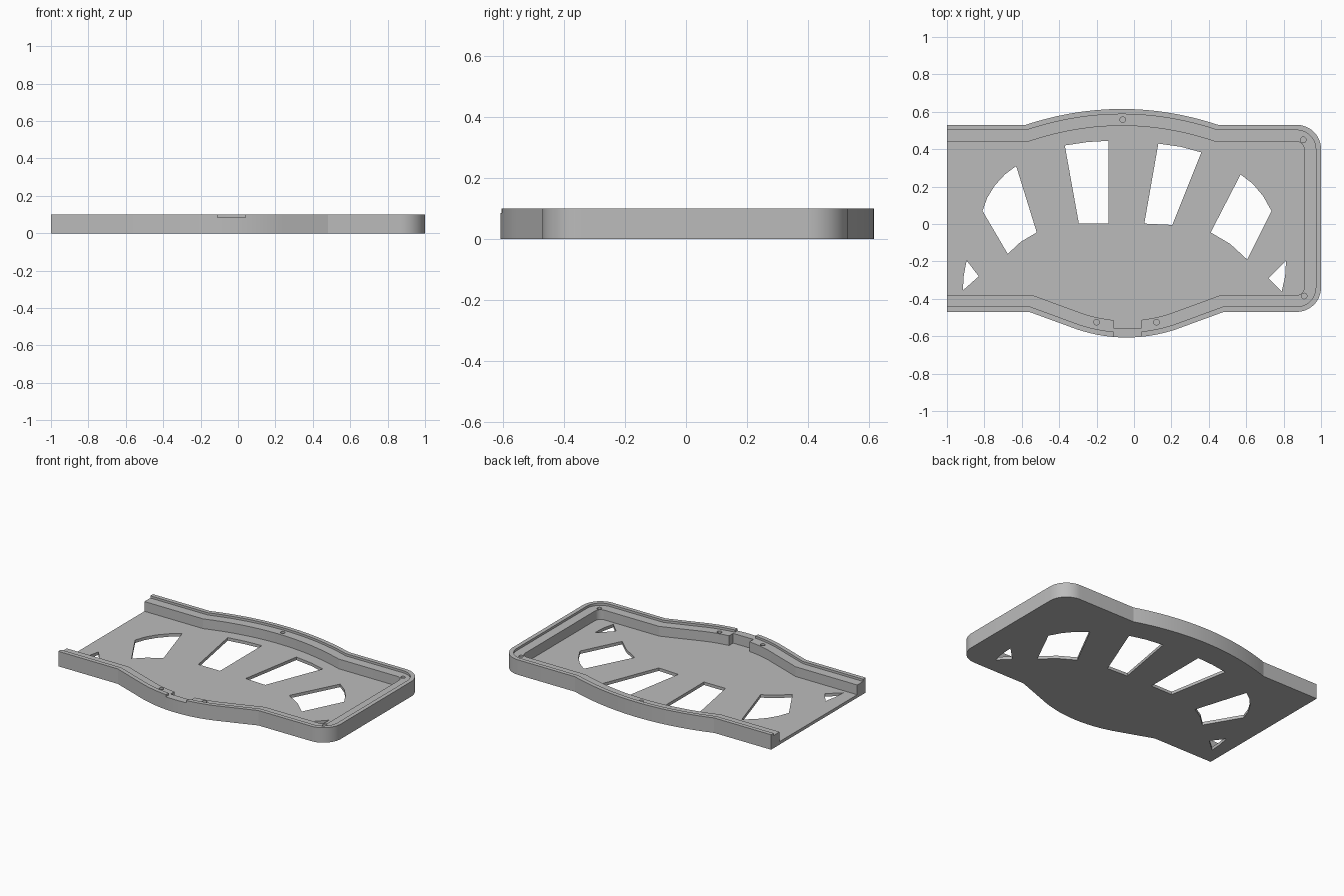
import bpy
import bmesh
from math import cos, sin, pi, radians
from mathutils import Vector

default = bpy.data.objects.get("Cube")
if default:
    bpy.data.objects.remove(default, do_unlink=True)

HEIGHT, LEDGE, FLOOR = 0.1, 0.085, 0.02
LIP_WIDTH, WALL_WIDTH, CORNER = 0.028, 0.09, 0.13
BACK, FRONT = 0.53, -0.47

grey = bpy.data.materials.new("plain grey")
grey.use_nodes = True
colour = (0.5, 0.5, 0.5, 1)
grey.diffuse_color = colour
grey.node_tree.nodes["Principled BSDF"].inputs["Base Color"].default_value = colour


def prism(name, points, bottom, top):
    """Extrude a flat outline from bottom to top."""
    bm = bmesh.new()
    base = bm.faces.new([bm.verts.new((p[0], p[1], bottom)) for p in points])
    grown = bmesh.ops.extrude_face_region(bm, geom=[base])["geom"]
    verts = [v for v in grown if isinstance(v, bmesh.types.BMVert)]
    bmesh.ops.translate(bm, verts=verts, vec=(0, 0, top - bottom))
    bmesh.ops.recalc_face_normals(bm, faces=bm.faces)
    mesh = bpy.data.meshes.new(name)
    bm.to_mesh(mesh)
    bm.free()
    mesh.materials.append(grey)
    obj = bpy.data.objects.new(name, mesh)
    bpy.context.collection.objects.link(obj)
    return obj


def cut(body, points, bottom, top):
    """Subtract a prism from the body and discard the cutter."""
    cutter = prism("cutter", points, bottom, top)
    cutter.hide_render = True
    mod = body.modifiers.new("cut", "BOOLEAN")
    mod.operation, mod.solver, mod.object = "DIFFERENCE", "EXACT", cutter
    bpy.context.view_layer.objects.active = body
    bpy.ops.object.modifier_apply(modifier=mod.name)
    bpy.data.objects.remove(cutter, do_unlink=True)


def arc(x, y, radius, start, end, steps):
    angles = [radians(start + (end - start) * i / steps) for i in range(steps + 1)]
    return [(x + radius * cos(a), y + radius * sin(a)) for a in angles]


def box(x0, x1, y0, y1):
    return [(x0, y0), (x1, y0), (x1, y1), (x0, y1)]


def front_bulge(t):
    """Straight flanks joined by a rounded middle, t from -1 to 1."""
    t = abs(t)
    return 0.137 - 0.042 * (2 * t) ** 2 if t < 0.5 else 0.19 * (1 - t)


def back_bulge(t):
    return 0.085 * (1 - t * t)


# Outer path, from the open left end along the front, right and back
STEPS = 16
ts = [i / STEPS for i in range(-STEPS, STEPS + 1)]
path = [(-1, FRONT)]
path += [(-0.04 + 0.52 * t, FRONT - front_bulge(t)) for t in ts]
path += arc(1 - CORNER, FRONT + CORNER, CORNER, -90, 0, 12)
path += arc(1 - CORNER, BACK - CORNER, CORNER, 0, 90, 12)
path += [(-0.065 - 0.515 * t, BACK + back_bulge(t)) for t in ts]
path += [(-1, BACK)]


def inset(distance):
    """Offset the path inward and run its ends past the open side."""
    pts = [Vector(p) for p in path]
    result = []
    for i, p in enumerate(pts):
        before = (p - pts[i - 1]).normalized() if i else Vector((1, 0))
        after = (pts[i + 1] - p).normalized() if i + 1 < len(pts) else Vector((-1, 0))
        n0, n1 = Vector((-before.y, before.x)), Vector((-after.y, after.x))
        result.append(p + (n0 + n1) * distance / (1 + n0.dot(n1)))
    for end in (result[0], result[-1]):
        end.x = -1.2
    return result


# Tray body with a raised lip, a lower ledge and a thin floor
tray = prism("tray", path, 0, HEIGHT)
cut(tray, inset(LIP_WIDTH), LEDGE, HEIGHT + 0.1)
cut(tray, inset(WALL_WIDTH), FLOOR, HEIGHT + 0.1)

# Notch in the front wall
cut(tray, box(-0.11, 0.04, -0.7, -0.5), LEDGE, HEIGHT + 0.1)
cut(tray, box(-0.11, 0.04, -0.555, -0.4), FLOOR, HEIGHT + 0.1)

# Fan of vents through the floor
vents = [
    [(-0.63, 0.31), (-0.69, 0.265), (-0.745, 0.205), (-0.785, 0.14), (-0.81, 0.07),
     (-0.675, -0.16), (-0.605, -0.095), (-0.52, -0.045)],
    [(-0.37, 0.42), (-0.25, 0.438), (-0.135, 0.445), (-0.135, 0.003), (-0.295, 0.003)],
    [(0.13, 0.43), (0.25, 0.413), (0.36, 0.383), (0.205, -0.005), (0.055, 0.002)],
    [(0.57, 0.265), (0.635, 0.215), (0.69, 0.15), (0.735, 0.07), (0.605, -0.19),
     (0.515, -0.107), (0.41, -0.045)],
    [(-0.895, -0.195), (-0.83, -0.28), (-0.915, -0.355), (-0.91, -0.275)],
    [(0.813, -0.195), (0.808, -0.28), (0.79, -0.36), (0.72, -0.29)],
]
for vent in vents:
    cut(tray, vent, -0.1, FLOOR + 0.02)

# Blind screw holes in the ledge
for x, y in [(-0.06, 0.558), (0.905, 0.45), (0.91, -0.385), (-0.2, -0.525), (0.12, -0.525)]:
    cut(tray, arc(x, y, 0.015, 0, 345, 23), 0.03, HEIGHT + 0.1)

# Smooth curved sides, crisp edges
bpy.ops.object.select_all(action="DESELECT")
tray.select_set(True)
bpy.context.view_layer.objects.active = tray
bpy.ops.object.shade_smooth_by_angle(angle=radians(15))
